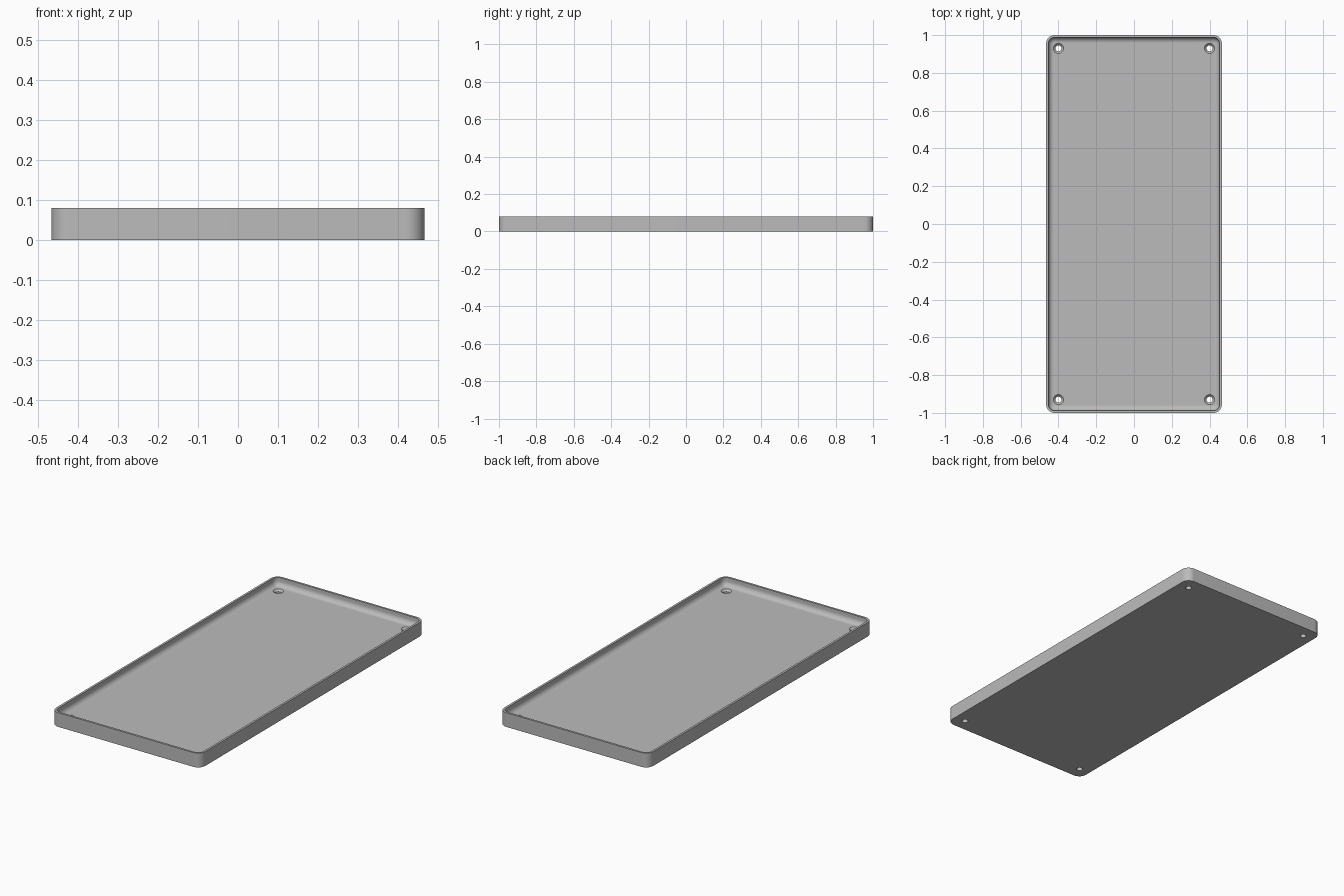
import bpy
import bmesh
from math import cos, sin, pi

HALF_X, HALF_Y, HEIGHT = 0.465, 1.0, 0.08
CORNER, WALL, FLOOR, FILLET = 0.045, 0.012, 0.034, 0.028
HOLE_X, HOLE_Y, HOLE_R, SINK_R = 0.4, 0.93, 0.016, 0.027

if "Cube" in bpy.data.objects:
    bpy.data.objects.remove(bpy.data.objects["Cube"])

grey = bpy.data.materials.new("plain grey")
grey.use_nodes = True
colour = (0.5, 0.5, 0.5, 1)
grey.diffuse_color = colour
grey.node_tree.nodes["Principled BSDF"].inputs["Base Color"].default_value = colour


def rounded_ring(bm, inset, z, steps=10):
    """Rounded rectangle of vertices, moved inward by inset."""
    r = CORNER - inset
    ring = []
    for quarter, (sx, sy) in enumerate([(1, 1), (-1, 1), (-1, -1), (1, -1)]):
        for i in range(steps + 1):
            a = (quarter + i / steps) * pi / 2
            ring.append(bm.verts.new((sx * (HALF_X - CORNER) + r * cos(a),
                                      sy * (HALF_Y - CORNER) + r * sin(a), z)))
    return ring


def circle_ring(bm, x, y, r, z, sides=32):
    return [bm.verts.new((x + r * cos(2 * pi * i / sides),
                          y + r * sin(2 * pi * i / sides), z)) for i in range(sides)]


def skin(bm, rings):
    """Join rings in order and cap both ends."""
    for a, b in zip(rings, rings[1:]):
        for i in range(len(a)):
            j = (i + 1) % len(a)
            bm.faces.new((a[i], a[j], b[j], b[i]))
    bm.faces.new(rings[0][::-1])
    bm.faces.new(rings[-1])


def finish(bm, name):
    bmesh.ops.recalc_face_normals(bm, faces=bm.faces)
    mesh = bpy.data.meshes.new(name)
    bm.to_mesh(mesh)
    bm.free()
    mesh.materials.append(grey)
    obj = bpy.data.objects.new(name, mesh)
    bpy.context.collection.objects.link(obj)
    return obj


# Tray: outer wall, flat rim, inner wall and a fillet down to the floor
bm = bmesh.new()
profile = [(0, 0), (0, HEIGHT), (WALL, HEIGHT)]
for i in range(9):
    a = i / 8 * pi / 2
    profile.append((WALL + FILLET * (1 - cos(a)), FLOOR + FILLET * (1 - sin(a))))
skin(bm, [rounded_ring(bm, inset, z) for inset, z in profile])
tray = finish(bm, "tray")

# Countersunk screw holes in the four corners
bm = bmesh.new()
sink_depth = SINK_R - HOLE_R
for sx in (-1, 1):
    for sy in (-1, 1):
        steps = [(HOLE_R, -0.02), (HOLE_R, FLOOR - sink_depth),
                 (SINK_R, FLOOR), (SINK_R, HEIGHT + 0.02)]
        skin(bm, [circle_ring(bm, sx * HOLE_X, sy * HOLE_Y, r, z) for r, z in steps])
cutter = finish(bm, "screw_hole_cutter")
cutter.hide_render = True

cut = tray.modifiers.new("screw holes", "BOOLEAN")
cut.operation = "DIFFERENCE"
cut.solver = "EXACT"
cut.object = cutter
bpy.ops.object.select_all(action="DESELECT")
tray.select_set(True)
bpy.context.view_layer.objects.active = tray
bpy.ops.object.modifier_apply(modifier=cut.name)
bpy.data.objects.remove(cutter)
bpy.ops.object.shade_smooth_by_angle(angle=pi / 6)
